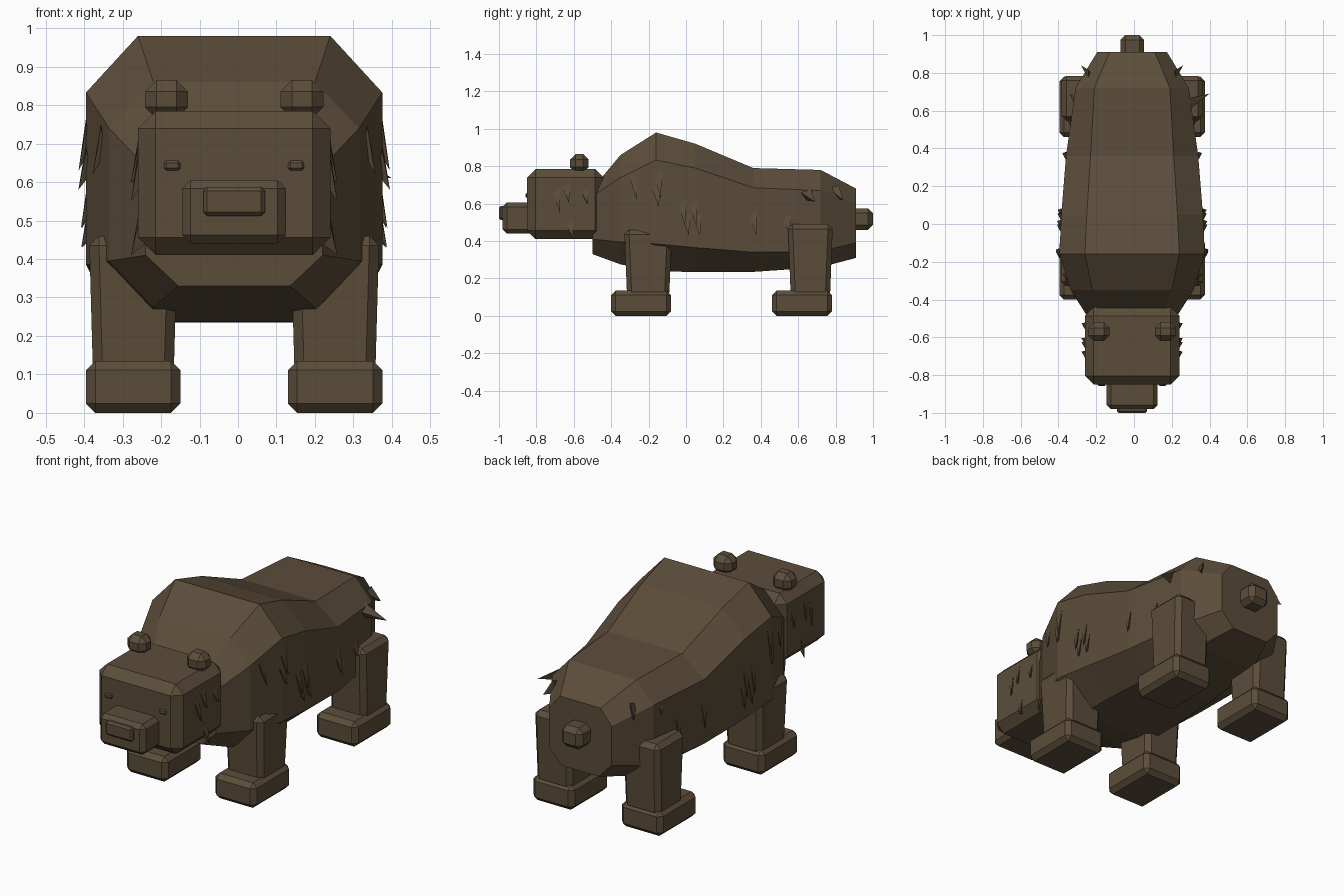
import bpy, bmesh
from mathutils import Vector

cube = bpy.data.objects.get("Cube")
if cube:
    bpy.data.objects.remove(cube, do_unlink=True)

fur = bpy.data.materials.new("brown fur")
fur.use_nodes = True
FUR = (0.105, 0.074, 0.042, 1)
fur.diffuse_color = FUR
fur.node_tree.nodes["Principled BSDF"].inputs["Base Color"].default_value = FUR
MID = -0.01  # the animal's centre line


def finish(name, bm):
    bmesh.ops.recalc_face_normals(bm, faces=bm.faces)
    mesh = bpy.data.meshes.new(name)
    bm.to_mesh(mesh)
    bm.free()
    mesh.materials.append(fur)
    ob = bpy.data.objects.new(name, mesh)
    bpy.context.collection.objects.link(ob)
    return ob


def block(name, lo, hi, chamfer, flare=(0, 0)):
    """Chamfered box between two corners; flare widens its top in x and y."""
    bm = bmesh.new()
    bmesh.ops.create_cube(bm, size=1)
    lo, hi = Vector(lo), Vector(hi)
    for v in bm.verts:
        top = v.co.z > 0
        for i in range(3):
            grow = flare[i] * (1 if v.co[i] > 0 else -1) if top and i < 2 else 0
            v.co[i] = lo[i] + (hi[i] - lo[i]) * (v.co[i] + 0.5) + grow
    bmesh.ops.bevel(bm, geom=bm.edges[:], offset=chamfer, segments=1,
                    affect='EDGES', clamp_overlap=True)
    return finish(name, bm)


def pair(name, x0, x1, y0, y1, z0, z1, chamfer, flare=(0, 0)):
    """The same block on both sides of the centre line."""
    block("left_" + name, (MID + x0, y0, z0), (MID + x1, y1, z1), chamfer, flare)
    block("right_" + name, (MID - x1, y0, z0), (MID - x0, y1, z1), chamfer, flare)


# Body rings: y, top z, top half, shoulder z, side half, low z, bottom z, bottom half
RINGS = [
    (-0.50, 0.68, 0.16, 0.64, 0.23, 0.41, 0.33, 0.145),
    (-0.35, 0.86, 0.21, 0.74, 0.325, 0.395, 0.275, 0.21),
    (-0.16, 0.98, 0.25, 0.833, 0.385, 0.385, 0.237, 0.22),
    (0.05, 0.92, 0.24, 0.79, 0.375, 0.365, 0.235, 0.22),
    (0.36, 0.79, 0.22, 0.685, 0.35, 0.34, 0.235, 0.20),
    (0.72, 0.78, 0.20, 0.67, 0.30, 0.345, 0.26, 0.18),
    (0.91, 0.68, 0.12, 0.60, 0.185, 0.39, 0.31, 0.11),
]
bm = bmesh.new()
loops = []
for y, zt, ht, zs, hs, zl, zb, hb in RINGS:
    half = [(hb, zb), (hs, zl), (hs, zs), (ht, zt)]
    outline = half + [(-x, z) for x, z in reversed(half)]
    loops.append([bm.verts.new((MID + x, y, z)) for x, z in outline])
for a, b in zip(loops, loops[1:]):
    for i in range(8):
        j = (i + 1) % 8
        bm.faces.new((a[i], a[j], b[j], b[i]))
bm.faces.new(loops[0])
bm.faces.new(loops[-1])
finish("body", bm)

# Head, muzzle, nose and tail
block("head", (-0.26, -0.85, 0.41), (0.24, -0.44, 0.785), 0.046)
block("muzzle", (-0.145, -0.98, 0.44), (0.125, -0.78, 0.605), 0.022)
block("nose", (-0.09, -1.0, 0.512), (0.07, -0.95, 0.587), 0.01)
block("tail", (-0.072, 0.86, 0.46), (0.054, 1.0, 0.575), 0.026)

# Eyes and ears
pair("eye", 0.14, 0.182, -0.858, -0.83, 0.63, 0.656, 0.006)
pair("ear", 0.12, 0.232, -0.62, -0.52, 0.765, 0.865, 0.03)

# Legs and feet
pair("front_leg", 0.157, 0.367, -0.315, -0.09, 0.10, 0.46, 0.025, (0.01, 0.015))
pair("front_foot", 0.14, 0.385, -0.40, -0.08, 0.0, 0.135, 0.024)
pair("rear_leg", 0.157, 0.367, 0.56, 0.77, 0.10, 0.49, 0.025, (0.006, 0.015))
pair("rear_foot", 0.14, 0.385, 0.46, 0.78, 0.0, 0.135, 0.024)


def side_half(y):
    """Half width of the body at y."""
    for a, b in zip(RINGS, RINGS[1:]):
        if a[0] <= y <= b[0]:
            return a[4] + (b[4] - a[4]) * (y - a[0]) / (b[0] - a[0])
    return 0.25


def tuft(bm, root, tip, width):
    """A thin three-sided spike of fur."""
    root, tip = Vector(root), Vector(tip)
    inward = Vector((-0.02 if root.x > MID else 0.02, 0, 0))
    base = [root + Vector((0, -width, 0)), root + Vector((0, width, 0.02)),
            root + inward + Vector((0, 0, -0.05))]
    vs = [bm.verts.new(p) for p in base + [tip]]
    for f in ((0, 1, 2), (0, 1, 3), (1, 2, 3), (2, 0, 3)):
        bm.faces.new([vs[i] for i in f])


# Fur tufts hanging from the flanks and cheeks: y and z of the root, length
FLANK = [(-0.28, 0.74, 0.12), (-0.15, 0.75, 0.12), (-0.16, 0.68, 0.10),
         (-0.02, 0.60, 0.12), (0.04, 0.60, 0.12), (0.0, 0.53, 0.10),
         (0.06, 0.52, 0.09), (0.36, 0.54, 0.11), (0.54, 0.52, 0.09)]
CHEEK = [(-0.69, 0.66, 0.11), (-0.64, 0.69, 0.09), (-0.54, 0.66, 0.06),
         (-0.62, 0.49, 0.08)]
for side, label in ((1, "left"), (-1, "right")):
    bm = bmesh.new()
    for y, z, length in FLANK:
        x = side_half(y)
        tuft(bm, (MID + side * x, y, z), (MID + side * (x + 0.02), y + 0.015, z - length), 0.022)
    for y, z, length in CHEEK:
        tuft(bm, (MID + side * 0.25, y, z), (MID + side * 0.268, y + 0.015, z - length), 0.018)
    # Rump tufts, the larger one on the left
    reach = 0.41 if side > 0 else 0.33
    tuft(bm, (MID + side * 0.29, 0.63, 0.67), (MID + side * reach, 0.69, 0.61), 0.035)
    tuft(bm, (MID + side * 0.23, 0.79, 0.68), (MID + side * 0.27, 0.84, 0.62), 0.025)
    finish(label + "_fur_tufts", bm)
